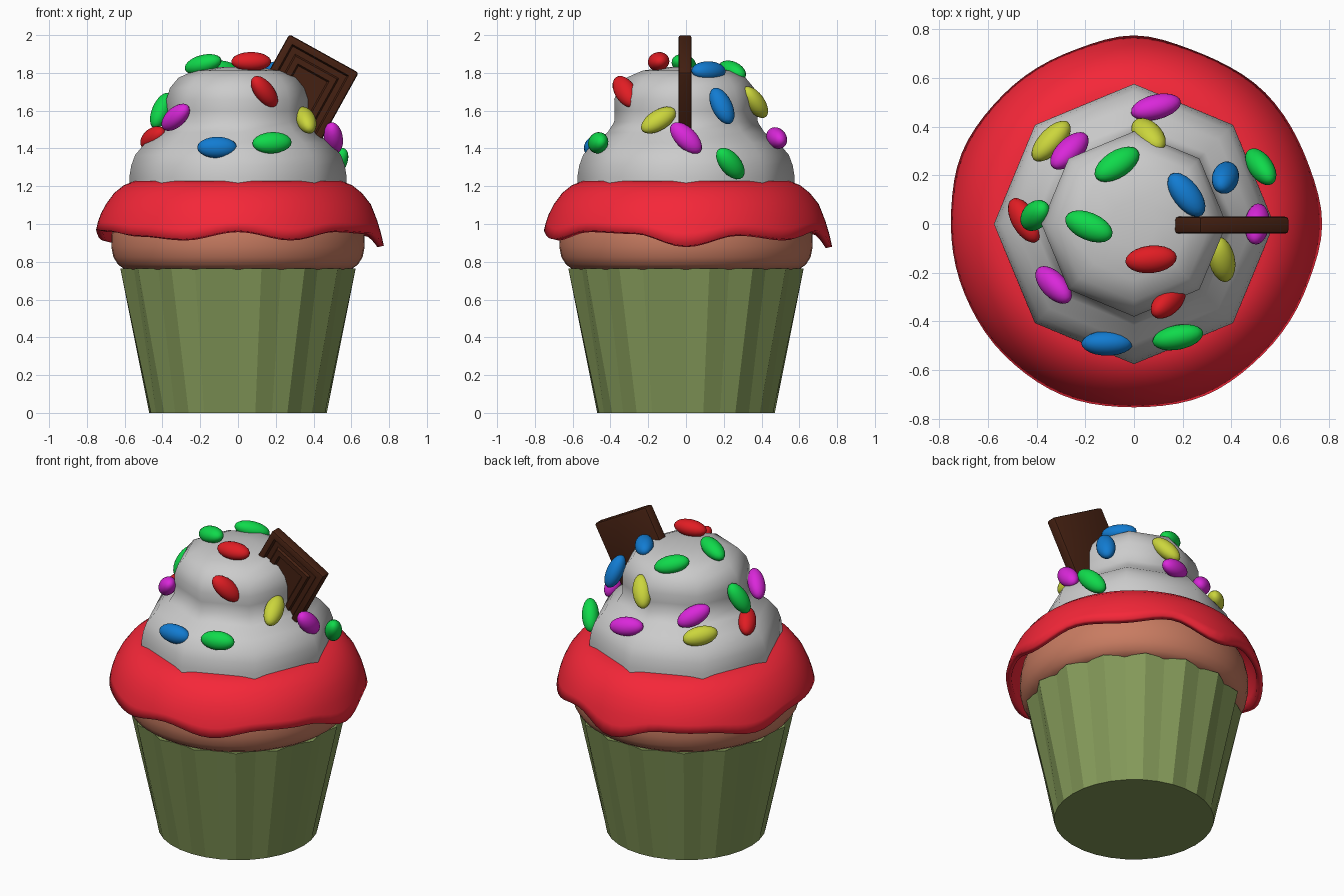
import bpy, bmesh, math
from mathutils import Vector, Matrix

if "Cube" in bpy.data.objects:
    bpy.data.objects.remove(bpy.data.objects["Cube"])

COLORS = {
    "wrapper_green": (0.23, 0.32, 0.10), "cake_brown": (0.58, 0.20, 0.12),
    "icing_red": (0.91, 0.02, 0.04), "chocolate": (0.06, 0.015, 0.006),
    "red": (0.75, 0.012, 0.017), "green": (0.005, 0.70, 0.07),
    "blue": (0.006, 0.20, 0.64), "yellow": (0.60, 0.67, 0.045),
    "magenta": (0.70, 0.02, 0.70),
}
MATS = {}
for key, rgb in COLORS.items():
    MATS[key] = bpy.data.materials.new(key)
    MATS[key].diffuse_color = (*rgb, 1)


def add_object(name, bm, color=None, smooth=None):
    mesh = bpy.data.meshes.new(name)
    bm.to_mesh(mesh)
    bm.free()
    ob = bpy.data.objects.new(name, mesh)
    bpy.context.collection.objects.link(ob)
    if color:
        mesh.materials.append(MATS[color])
    if smooth:
        bpy.ops.object.select_all(action='DESELECT')
        ob.select_set(True)
        bpy.context.view_layer.objects.active = ob
        bpy.ops.object.shade_smooth_by_angle(angle=math.radians(smooth))
    return ob


def loft(name, rings, color=None, smooth=None, cap_bottom=True, cap_top=True):
    """Join rings of points, listed bottom to top and counter-clockwise."""
    bm = bmesh.new()
    vs = [[bm.verts.new(p) for p in ring] for ring in rings]
    n = len(vs[0])
    for a, b in zip(vs, vs[1:]):
        for j in range(n):
            k = (j + 1) % n
            bm.faces.new((a[j], a[k], b[k], b[j]))
    if cap_bottom:
        bm.faces.new(vs[0][::-1])
    if cap_top:
        bm.faces.new(vs[-1])
    return add_object(name, bm, color, smooth)


def ring(r, z, n):
    return [(r * math.cos(math.tau * j / n), r * math.sin(math.tau * j / n), z)
            for j in range(n)]


# Fluted paper wrapper: round base, zigzag rim
rim = []
for j in range(32):
    r, a = (0.635 if j % 2 else 0.597), math.tau * j / 32
    rim.append((r * math.cos(a), r * math.sin(a), 0.765))
loft("wrapper", [ring(0.47, 0, 32), rim], "wrapper_green")

# Sponge bulging over the wrapper
cake = [(0.60, 0.76), (0.635, 0.785), (0.66, 0.825), (0.671, 0.88), (0.67, 0.94),
        (0.655, 1.01), (0.62, 1.08), (0.55, 1.14), (0.40, 1.18)]
loft("cake", [ring(r, z, 48) for r, z in cake], "cake_brown", 50)

# Red icing shell with a dripping lower edge
DRIPS = [0.885, 0.945, 0.92, 0.965, 0.88, 0.955, 0.95, 0.91,
         0.97, 0.965, 0.94, 0.92, 0.965, 0.92, 0.965, 0.955]


def drip(t):
    i = int(t)
    f = (1 - math.cos(math.pi * (t - i))) / 2
    return DRIPS[i % 16] * (1 - f) + DRIPS[(i + 1) % 16] * f


N = 80
icing = [(0.755, None), (0.744, 0.3), (0.728, 0.6), (0.70, 1.105), (0.655, 1.165),
         (0.605, 1.205), (0.55, 1.227), (0.40, 1.232)]
rings = []
for r, z in icing:
    pts = []
    for j in range(N):
        a, low = math.tau * j / N, drip(16 * j / N)
        zz = low if z is None else (low + (1.11 - low) * z if z < 1 else z)
        flare = (0.95 - low) * 0.25 * max(0, (1.15 - zz) / 0.25)
        pts.append(((r + flare) * math.cos(a), (r + flare) * math.sin(a), zz))
    rings.append(pts)
ob = loft("icing", rings, "icing_red", 60, cap_bottom=False)
mod = ob.modifiers.new("thickness", 'SOLIDIFY')
mod.thickness = 0.035
mod.offset = -1

# Two-tier whipped cream, eight sided
cream = [(0.575, 1.17), (0.575, 1.25), (0.565, 1.31), (0.545, 1.365), (0.49, 1.43),
         (0.415, 1.485), (0.38, 1.54), (0.378, 1.60), (0.38, 1.66), (0.36, 1.72),
         (0.315, 1.775), (0.23, 1.812), (0.10, 1.83)]
loft("cream", [ring(r, z, 8) for r, z in cream], None, 60)

# Chocolate square: bevelled slab with a stepped front panel
bm = bmesh.new()
bmesh.ops.create_cube(bm, size=1)
bmesh.ops.scale(bm, vec=(0.42, 0.07, 0.55), verts=bm.verts)
bmesh.ops.bevel(bm, geom=bm.edges[:], offset=0.014, segments=2, affect='EDGES', profile=0.5)
front = [min(bm.faces, key=lambda f: f.calc_center_median().y)]
for width, depth in ((0.025, 0), (0.008, -0.018), (0.03, 0), (0.008, 0.012),
                     (0.03, 0), (0.008, -0.012)):
    bmesh.ops.inset_region(bm, faces=front, thickness=width, depth=0, use_even_offset=True)
    for v in front[0].verts:
        v.co.y -= depth
bm.transform(Matrix.Translation((0.322, -0.005, 1.662)) @ Matrix.Rotation(math.radians(29), 4, 'Y'))
add_object("chocolate_square", bm, "chocolate", 30)

# Sprinkles: colour, centre, direction of the long axis
SPRINKLES = [
    ("blue", (-0.11, -0.49, 1.405), (1, 0, 0)),
    ("green", (0.18, -0.465, 1.43), (1, 0.2, 0.05)),
    ("red", (0.14, -0.32, 1.70), (0.11, 0.09, -0.14)),
    ("red", (0.07, -0.145, 1.86), (1, 0.1, 0)),
    ("yellow", (0.36, -0.145, 1.55), (-0.04, 0.16, 0.10)),
    ("magenta", (-0.33, -0.25, 1.565), (0.14, -0.14, 0.12)),
    ("red", (-0.45, 0.015, 1.455), (0.10, -0.17, 0.07)),
    ("green", (-0.405, 0.035, 1.60), (0.07, 0.06, 0.16)),
    ("green", (-0.185, -0.01, 1.845), (0.19, -0.08, 0.05)),
    ("green", (-0.07, 0.245, 1.81), (0.17, 0.11, -0.05)),
    ("blue", (0.215, 0.12, 1.81), (-0.13, 0.17, 0.0)),
    ("blue", (0.375, 0.19, 1.625), (0.04, 0.08, -0.17)),
    ("green", (0.52, 0.235, 1.32), (-0.08, 0.11, -0.13)),
    ("magenta", (0.505, 0.0, 1.455), (0.02, 0.14, -0.14)),
    ("yellow", (0.06, 0.365, 1.645), (0.10, -0.11, 0.15)),
    ("magenta", (0.09, 0.48, 1.455), (0.20, 0.05, -0.03)),
    ("magenta", (-0.265, 0.30, 1.55), (0.14, 0.14, -0.10)),
    ("yellow", (-0.34, 0.34, 1.455), (0.13, 0.14, -0.03)),
]
for i, (color, pos, axis) in enumerate(SPRINKLES):
    pos, u = Vector(pos), Vector(axis).normalized()
    w = u.cross(pos - Vector((0, 0, 1.3))).normalized()
    rot = Matrix((u, w, u.cross(w))).transposed().to_4x4()
    bm = bmesh.new()
    bmesh.ops.create_uvsphere(bm, u_segments=20, v_segments=12, radius=1)
    bm.transform(Matrix.Translation(pos) @ rot @ Matrix.Diagonal((0.106, 0.057, 0.05, 1)))
    add_object(f"sprinkle_{i + 1}", bm, color, 60)

for m in bpy.data.materials:
    if m.users and not m.is_grease_pencil:
        m.use_nodes = True
        m.node_tree.nodes["Principled BSDF"].inputs["Base Color"].default_value = m.diffuse_color
